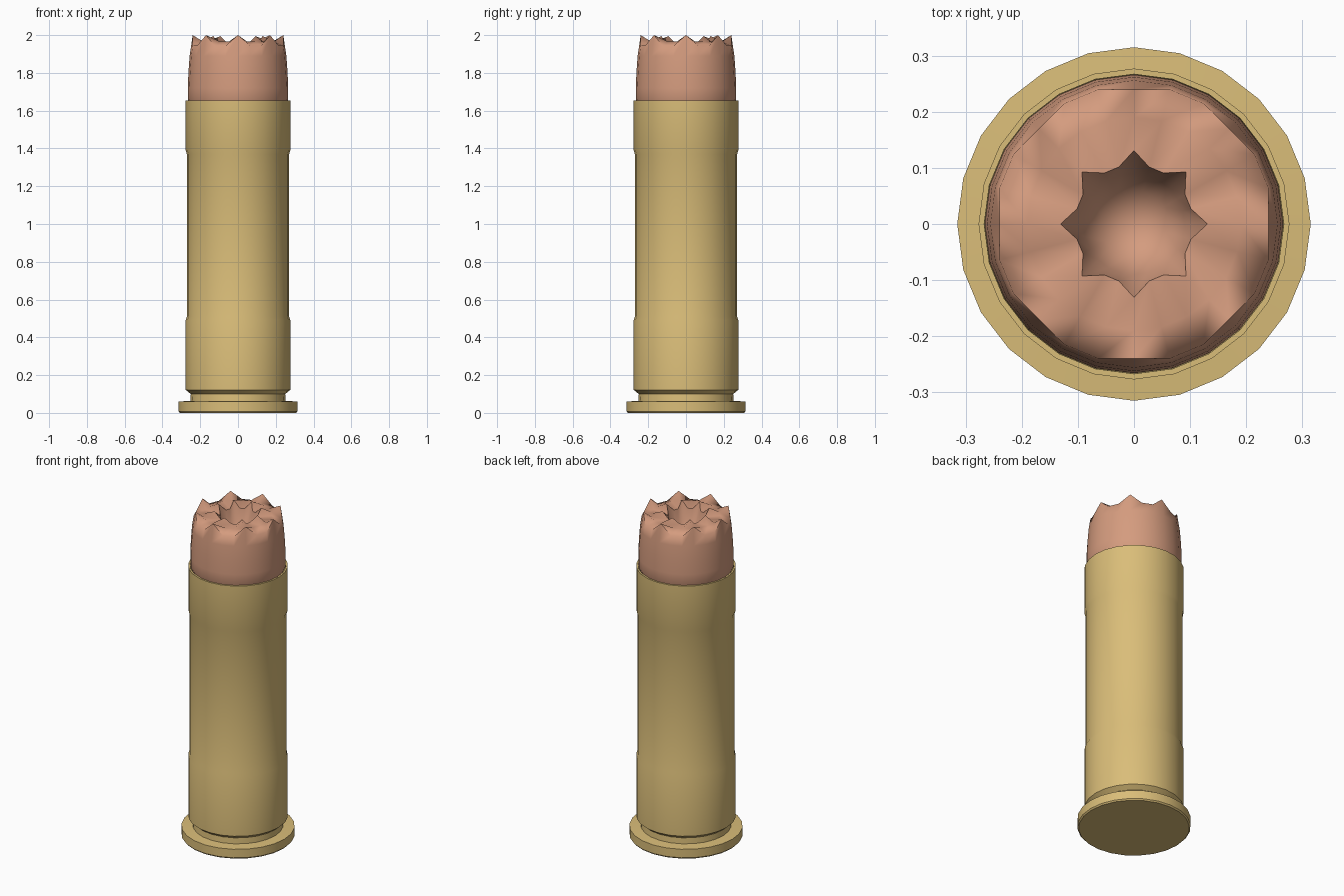
import bpy, bmesh
from math import cos, sin, pi, radians

SIDES = 24

default = bpy.data.objects.get("Cube")
if default:
    bpy.data.objects.remove(default, do_unlink=True)


def make_material(name, color):
    mat = bpy.data.materials.new(name)
    mat.use_nodes = True
    mat.diffuse_color = color
    mat.node_tree.nodes["Principled BSDF"].inputs["Base Color"].default_value = color
    return mat


def lathe(name, rings, mat, smooth_angle):
    """Join rings of (radius, z), or (radius, z, tip radius, tip z) for
    rings whose every third vertex is pulled out to a tip; cap both ends."""
    bm = bmesh.new()
    loops = []
    for ring in rings:
        loop = []
        for i in range(SIDES):
            r, z = ring[-2:] if i % 3 == 0 else ring[:2]
            a = 2 * pi * i / SIDES
            loop.append(bm.verts.new((r * cos(a), r * sin(a), z)))
        loops.append(loop)
    for low, high in zip(loops, loops[1:]):
        for i in range(SIDES):
            j = (i + 1) % SIDES
            bm.faces.new((low[i], low[j], high[j], high[i]))
    bm.faces.new(loops[0][::-1])
    bm.faces.new(loops[-1])
    bmesh.ops.recalc_face_normals(bm, faces=bm.faces)
    mesh = bpy.data.meshes.new(name)
    bm.to_mesh(mesh)
    bm.free()
    mesh.materials.append(mat)
    obj = bpy.data.objects.new(name, mesh)
    bpy.context.collection.objects.link(obj)
    bpy.ops.object.select_all(action="DESELECT")
    obj.select_set(True)
    bpy.context.view_layer.objects.active = obj
    bpy.ops.object.shade_smooth_by_angle(angle=radians(smooth_angle))
    return obj


brass = make_material("brass", (0.70, 0.51, 0.19, 1))
copper = make_material("copper", (0.66, 0.33, 0.21, 1))

# Case: rim, extractor groove, slightly waisted wall and open mouth
lathe("case", [
    (0.308, 0), (0.315, 0.008), (0.315, 0.06), (0.252, 0.064),
    (0.25, 0.1), (0.277, 0.122), (0.277, 0.49), (0.271, 0.51),
    (0.271, 1.37), (0.277, 1.39), (0.277, 1.655), (0.267, 1.655),
    (0.265, 1.55),
], brass, 40)

# Bullet: curved flank, toothed crown and hollow cavity
lathe("bullet", [
    (0.24, 1.6), (0.266, 1.66), (0.266, 1.72), (0.262, 1.81),
    (0.256, 1.89), (0.248, 1.945, 0.24, 2.0),
    (0.19, 1.965, 0.19, 1.965), (0.105, 1.955, 0.131, 1.995),
    (0.09, 1.87), (0.06, 1.82), (0.02, 1.8),
], copper, 65)
